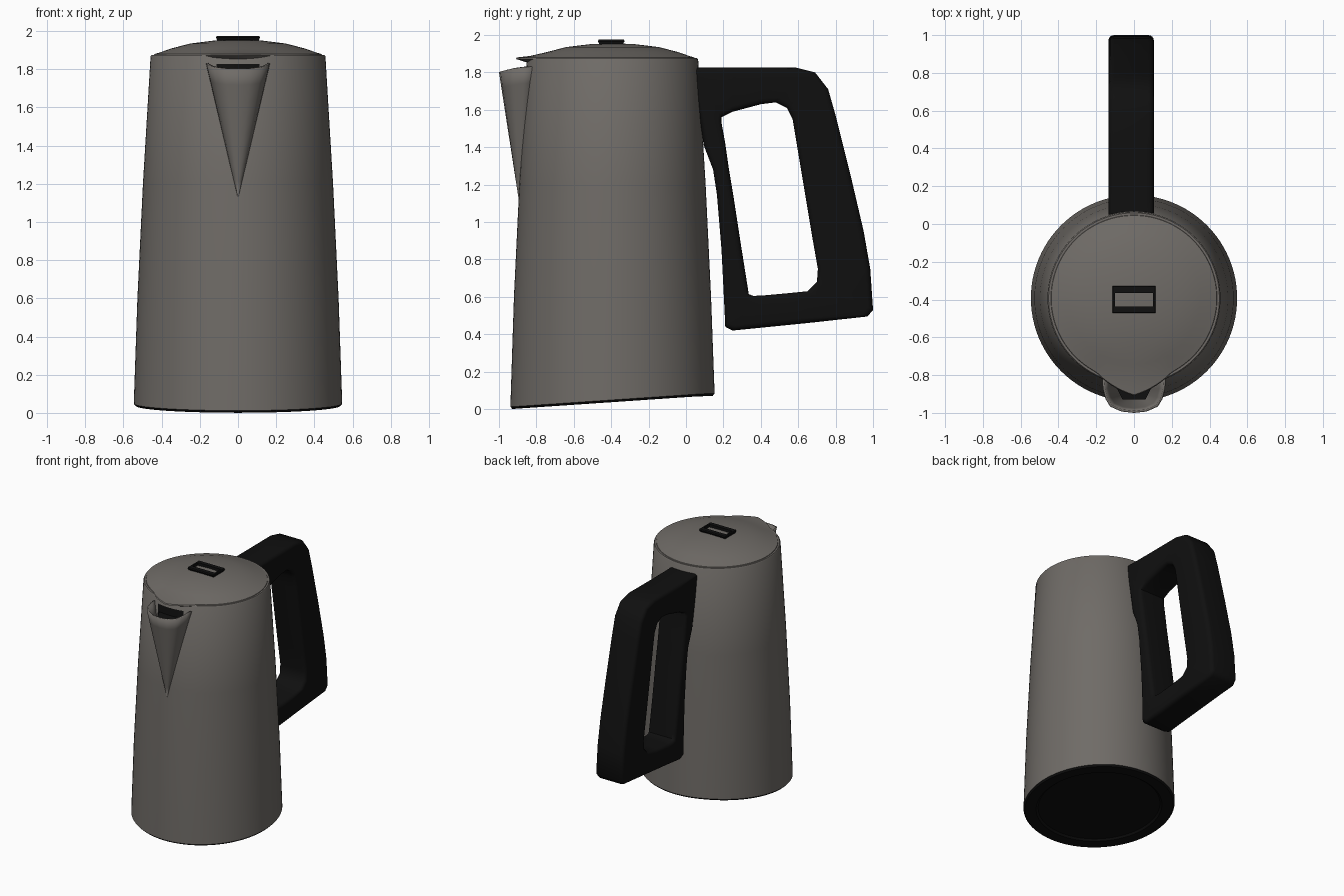
import bpy, bmesh, math
from mathutils import Vector

if "Cube" in bpy.data.objects:
    bpy.data.objects.remove(bpy.data.objects["Cube"])

CY = -0.393  # body axis in y


def material(name, c):
    m = bpy.data.materials.new(name)
    m.diffuse_color = (*c, 1)
    m.use_nodes = True
    m.node_tree.nodes["Principled BSDF"].inputs["Base Color"].default_value = m.diffuse_color
    return m


STEEL = material("warm_grey_steel", (0.16, 0.148, 0.135))
BLACK = material("black_plastic", (0.005, 0.005, 0.005))


def finish(name, bm, mats, angle=35):
    bmesh.ops.remove_doubles(bm, verts=bm.verts, dist=1e-5)
    bmesh.ops.recalc_face_normals(bm, faces=bm.faces)
    me = bpy.data.meshes.new(name)
    bm.to_mesh(me)
    bm.free()
    ob = bpy.data.objects.new(name, me)
    bpy.context.collection.objects.link(ob)
    for m in mats:
        me.materials.append(m)
    bpy.ops.object.select_all(action='DESELECT')
    ob.select_set(True)
    bpy.context.view_layer.objects.active = ob
    bpy.ops.object.shade_smooth_by_angle(angle=math.radians(angle))
    return ob


def loft(bm, rings, closed=True, wrap=False, mats=None):
    """Skin a list of point rings with quads."""
    vs = [[bm.verts.new(p) for p in r] for r in rings]
    n = len(vs[0])
    for i in range(len(vs) if wrap else len(vs) - 1):
        a, b = vs[i], vs[(i + 1) % len(vs)]
        for j in range(n if closed else n - 1):
            k = (j + 1) % n
            f = bm.faces.new((a[j], a[k], b[k], b[j]))
            if mats:
                f.material_index = mats[i]
    return vs


def circle(r, z, n=96, warp=None, tilt=False):
    pts = []
    for i in range(n):
        a = 2 * math.pi * i / n
        rr = r + (warp(a) if warp else 0)
        x, y = rr * math.sin(a), CY - rr * math.cos(a)
        pts.append((x, y, z + (min(0.07, 0.068 * (y + 0.938)) if tilt else 0)))
    return pts


# body: tapered steel jug with a slanted black underside
bm = bmesh.new()
rings = [circle(0.44, 0.012, tilt=True), circle(0.455, 0.0, tilt=True),
         circle(0.535, 0.0, tilt=True), circle(0.546, 0.012, tilt=True),
         circle(0.527, 0.6), circle(0.498, 1.2), circle(0.458, 1.868),
         circle(0.452, 1.876), circle(0.43, 1.876), circle(0.43, 1.86)]
vs = loft(bm, rings, mats=[1, 1, 1, 0, 0, 0, 0, 0, 0])
bm.faces.new(vs[0]).material_index = 1
bm.faces.new(vs[-1])
finish("body", bm, [STEEL, BLACK])


# lid: shallow dome with a small pointed lip over the spout
def lip(scale):
    def f(a):
        d = min(a, 2 * math.pi - a) / math.radians(27)
        return scale * max(0, 1 - d)
    return f


bm = bmesh.new()
prof = [(0.435, 1.855, 0.03), (0.442, 1.872, 0.075), (0.438, 1.88, 0.073),
        (0.41, 1.888, 0.03), (0.35, 1.909, 0), (0.25, 1.935, 0),
        (0.12, 1.951, 0), (0.03, 1.955, 0)]
vs = loft(bm, [circle(r, z, warp=lip(s)) for r, z, s in prof])
bm.faces.new(vs[-1])
finish("lid", bm, [STEEL])

# lid button: open rectangular frame
bm = bmesh.new()


def rect(hx, hy, z):
    return [(sx * hx, -0.4 + sy * hy, z)
            for sx, sy in ((-1, -1), (1, -1), (1, 1), (-1, 1))]


loft(bm, [rect(0.1, 0.036, 1.945), rect(0.108, 0.06, 1.945),
          rect(0.115, 0.071, 1.966), rect(0.112, 0.068, 1.975),
          rect(0.1, 0.036, 1.975)], wrap=True)
finish("lid_button", bm, [BLACK])

# spout: hollow wedge widening upward from a point on the front
U = [(-1, 0), (-0.98, 0.3), (-0.9, 0.6), (-0.75, 0.82), (-0.4, 0.96), (0, 1)]
U += [(-x, d) for x, d in U[-2::-1]]
bm = bmesh.new()
rings = []
for i in range(9):
    t = i / 8
    back = -0.88 + 0.065 * t
    front = -0.896 - 0.104 * t
    z = 1.13 + 0.70 * t
    rings.append([(x * (0.003 + 0.165 * t), back + (front - back) * d,
                   z - 0.028 * t * d * d) for x, d in U])
loft(bm, rings, closed=False)
spout = finish("spout", bm, [STEEL], 50)
# face the shell outward, then thicken it inward
f0 = spout.data.polygons[len(spout.data.polygons) // 2]
if f0.normal.y > 0:
    spout.data.flip_normals()
mod = spout.modifiers.new("wall", 'SOLIDIFY')
mod.thickness = 0.012
mod.offset = -1

# spout opening: dark curved panel on the jug wall, and dark channel floor
bm = bmesh.new()
loft(bm, [[((r + 0.005) * math.sin(a), CY - (r + 0.005) * math.cos(a), z)
           for a in [math.radians(-14 + 2 * k) for k in range(15)]]
          for r, z in ((0.473, 1.62), (0.4605, 1.828))], closed=False)
finish("spout_opening", bm, [BLACK])
bm = bmesh.new()
loft(bm, [[(-0.1, -0.85, z), (0.1, -0.85, z), (0.06, -0.93, z), (-0.06, -0.93, z)]
          for z in (1.765, 1.77)])
bm.verts.ensure_lookup_table()
bm.faces.new(bm.verts[4:8])
bm.faces.new(bm.verts[0:4])
finish("spout_floor", bm, [BLACK])

# handle: closed loop, each entry is outer (y, z) and inner (y, z)
PAIRS = [
    (0.04, 1.825, 0.19, 1.56), (0.25, 1.825, 0.25, 1.59), (0.42, 1.825, 0.40, 1.63),
    (0.59, 1.825, 0.48, 1.64), (0.69, 1.80, 0.54, 1.61), (0.76, 1.71, 0.57, 1.55),
    (0.80, 1.57, 0.585, 1.46), (0.88, 1.25, 0.64, 1.13), (0.95, 0.95, 0.675, 0.92),
    (0.985, 0.75, 0.705, 0.75), (1.0, 0.53, 0.70, 0.68), (0.97, 0.495, 0.65, 0.63),
    (0.65, 0.46, 0.55, 0.62), (0.40, 0.435, 0.42, 0.608), (0.25, 0.42, 0.36, 0.605),
    (0.21, 0.44, 0.335, 0.615), (0.205, 0.55, 0.33, 0.65), (0.19, 0.85, 0.295, 0.87),
    (0.165, 1.15, 0.255, 1.13), (0.145, 1.28, 0.23, 1.28), (0.095, 1.41, 0.21, 1.42),
    (0.06, 1.65, 0.19, 1.53)]
R, HW, OX = 0.03, 0.12, -0.015
bm = bmesh.new()
rings = []
for oy, oz, iy, iz in PAIRS:
    o, i = Vector((0, oy, oz)), Vector((0, iy, iz))
    mid, half = (o + i) / 2, (o - i).length / 2
    u = (o - i).normalized()
    ring = []
    for c, (sx, su) in enumerate(((1, 1), (-1, 1), (-1, -1), (1, -1))):
        for k in range(5):
            a = math.pi / 2 * (c + k / 4)
            x = sx * (HW - R) + R * math.cos(a)
            ring.append(mid + u * (su * (half - R) + R * math.sin(a))
                        + Vector((x + OX, 0, 0)))
    rings.append(ring)
loft(bm, rings, wrap=True)
finish("handle", bm, [BLACK], 50)
